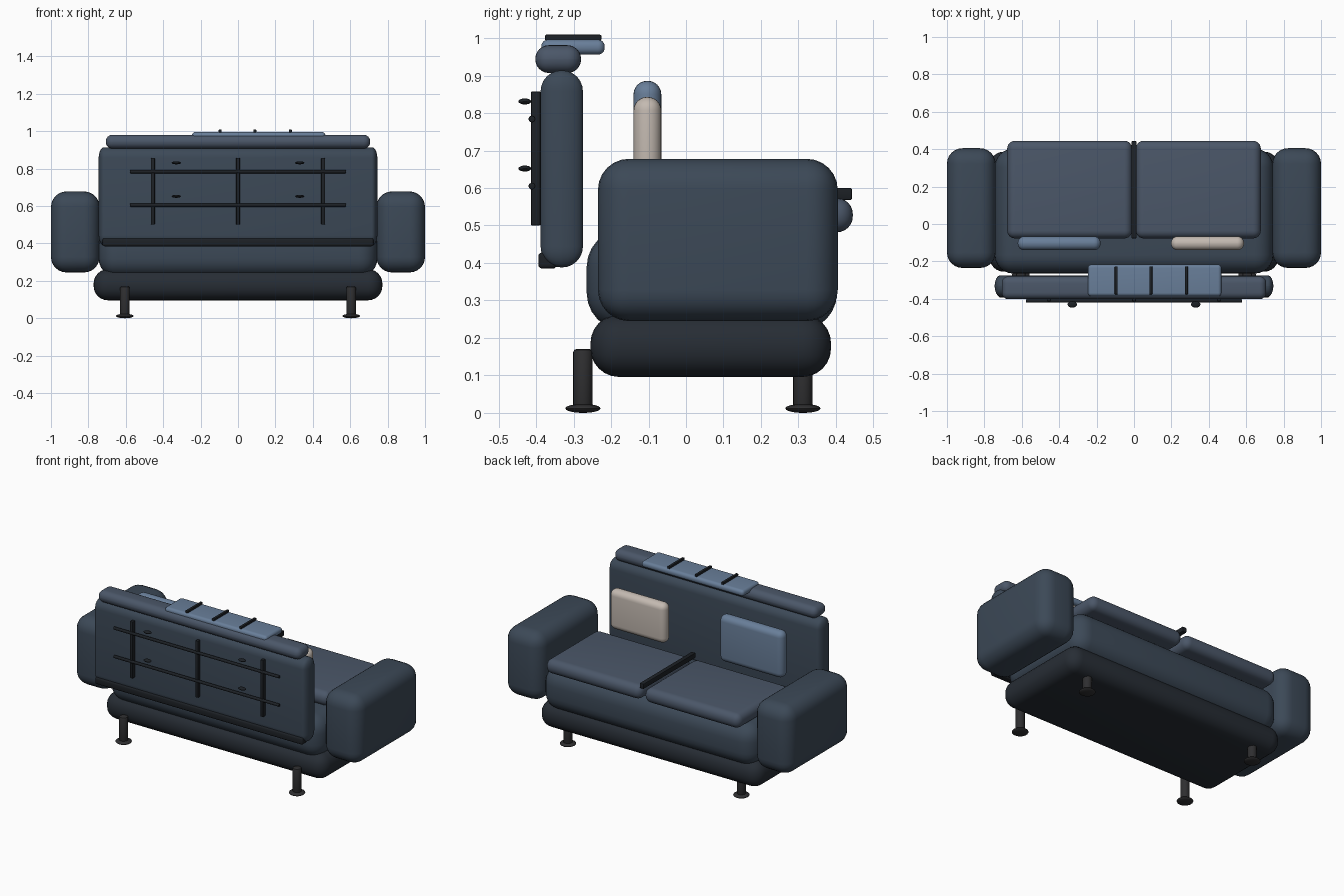
import bpy, bmesh
from mathutils import Vector, Matrix

if "Cube" in bpy.data.objects:
    bpy.data.objects.remove(bpy.data.objects["Cube"])


def material(name, rgb):
    m = bpy.data.materials.new(name)
    m.diffuse_color = (*rgb, 1)
    m.use_nodes = True
    m.node_tree.nodes["Principled BSDF"].inputs["Base Color"].default_value = m.diffuse_color
    return m


FABRIC = material("slate_fabric", (0.045, 0.066, 0.095))
CUSHION = material("cushion_fabric", (0.07, 0.095, 0.14))
DARK = material("dark_fabric", (0.020, 0.026, 0.035))
BLUE = material("blue_fabric", (0.14, 0.21, 0.32))
BEIGE = material("beige_fabric", (0.55, 0.49, 0.44))
METAL = material("dark_metal", (0.012, 0.015, 0.019))
LEG = material("leg_metal", (0.028, 0.028, 0.030))


def finish(name, bm, mat):
    me = bpy.data.meshes.new(name)
    bm.to_mesh(me)
    bm.free()
    me.materials.append(mat)
    ob = bpy.data.objects.new(name, me)
    bpy.context.collection.objects.link(ob)
    bpy.context.view_layer.objects.active = ob
    ob.select_set(True)
    bpy.ops.object.shade_smooth_by_angle(angle=0.7)
    ob.select_set(False)
    return ob


def soft_box(name, x, y, z, r, mat, seg=6):
    """Rounded box from (min, max) ranges; r is one radius or one per axis."""
    r = Vector(r) if isinstance(r, tuple) else Vector((r, r, r))
    lo, hi = Vector((x[0], y[0], z[0])), Vector((x[1], y[1], z[1]))
    size, mid = hi - lo, (hi + lo) / 2
    bm = bmesh.new()
    bmesh.ops.create_cube(bm, size=1)
    for v in bm.verts:
        v.co = Vector(v.co[i] * size[i] / r[i] for i in range(3))
    bmesh.ops.bevel(bm, geom=bm.edges[:], offset=1, segments=seg,
                    profile=0.5, affect='EDGES', clamp_overlap=True)
    for v in bm.verts:
        v.co = Vector(v.co[i] * r[i] + mid[i] for i in range(3))
    return finish(name, bm, mat)


def rod(name, center, radius, length, axis, mat):
    bm = bmesh.new()
    bmesh.ops.create_cone(bm, cap_ends=True, segments=20, radius1=radius,
                          radius2=radius, depth=length)
    caps = [e for e in bm.edges if abs(e.verts[0].co.z - e.verts[1].co.z) < 1e-5]
    bmesh.ops.bevel(bm, geom=caps, offset=radius * 0.3, segments=2,
                    profile=0.5, affect='EDGES')
    rot = Matrix.Rotation(1.5707963, 4, 'Y') if axis == 'X' else Matrix()
    bm.transform(Matrix.Translation(center) @ rot)
    return finish(name, bm, mat)


def ellipsoid(name, center, radii, mat):
    bm = bmesh.new()
    bmesh.ops.create_uvsphere(bm, u_segments=24, v_segments=12, radius=1)
    bm.transform(Matrix.Translation(center) @ Matrix.Diagonal((*radii, 1)))
    return finish(name, bm, mat)


# Base and body
soft_box("base", (-.772, .772), (-.255, .387), (.096, .262), .076, DARK)
soft_box("body", (-.745, .745), (-.265, .403), (.22, .49), .10, FABRIC)

# Armrests, seat cushions
for s, side in ((-1, "left"), (1, "right")):
    soft_box(side + "_armrest", sorted((s * .74, s * 1.0)), (-.235, .405),
             (.245, .678), .083, FABRIC)
    soft_box(side + "_seat_cushion", sorted((s * .01, s * .678)), (-.077, .445),
             (.482, .573), .042, CUSHION)
soft_box("cushion_divider", (-.014, .014), (-.077, .443), (.568, .60), .004, METAL, 2)

# Backrest with top roll and lower rail
soft_box("backrest", (-.745, .745), (-.388, -.275), (.388, .914), (.03, .056, .056), FABRIC)
soft_box("backrest_top_roll", (-.707, .707), (-.402, -.28), (.907, .981), .036, CUSHION)
soft_box("backrest_lower_rail", (-.724, .724), (-.394, -.345), (.385, .428), .01, METAL, 3)

# Rack on the outside of the backrest
for i, x in enumerate((-.455, 0, .455)):
    soft_box(f"rack_upright_{i + 1}", (x - .01, x + .01), (-.414, -.388), (.50, .858), .004, METAL, 2)
for i, z in enumerate((.605, .784)):
    rod(f"rack_crossbar_{i + 1}", (0, -.411, z), .009, 1.155, 'X', METAL)
for i, (x, z) in enumerate((x, z) for x in (-.33, .33) for z in (.652, .831)):
    ellipsoid(f"rack_knob_{i + 1}", (x, -.43, z), (.025, .017, .008), METAL)

# Throw pillows
soft_box("blue_pillow", (-.622, -.178), (-.14, -.066), (.592, .886), .036, BLUE)
soft_box("beige_pillow", (.198, .588), (-.14, -.066), (.592, .843), .036, BEIGE)

# Folded blanket with straps
soft_box("blanket", (-.246, .467), (-.386, -.217), (.956, .996), .018, BLUE)
for i, x in enumerate((-.095, .09, .28)):
    soft_box(f"blanket_strap_{i + 1}", (x - .008, x + .008), (-.376, -.226),
             (.993, 1.009), .003, METAL, 2)

# Legs with round feet
for s, side in ((-1, "left"), (1, "right")):
    for y, end in ((-.275, "front"), (.312, "rear")):
        rod(f"{side}_{end}_leg", (s * .605, y, .092), .026, .156, 'Z', LEG)
        ellipsoid(f"{side}_{end}_foot", (s * .605, y, .012), (.047, .047, .012), LEG)
